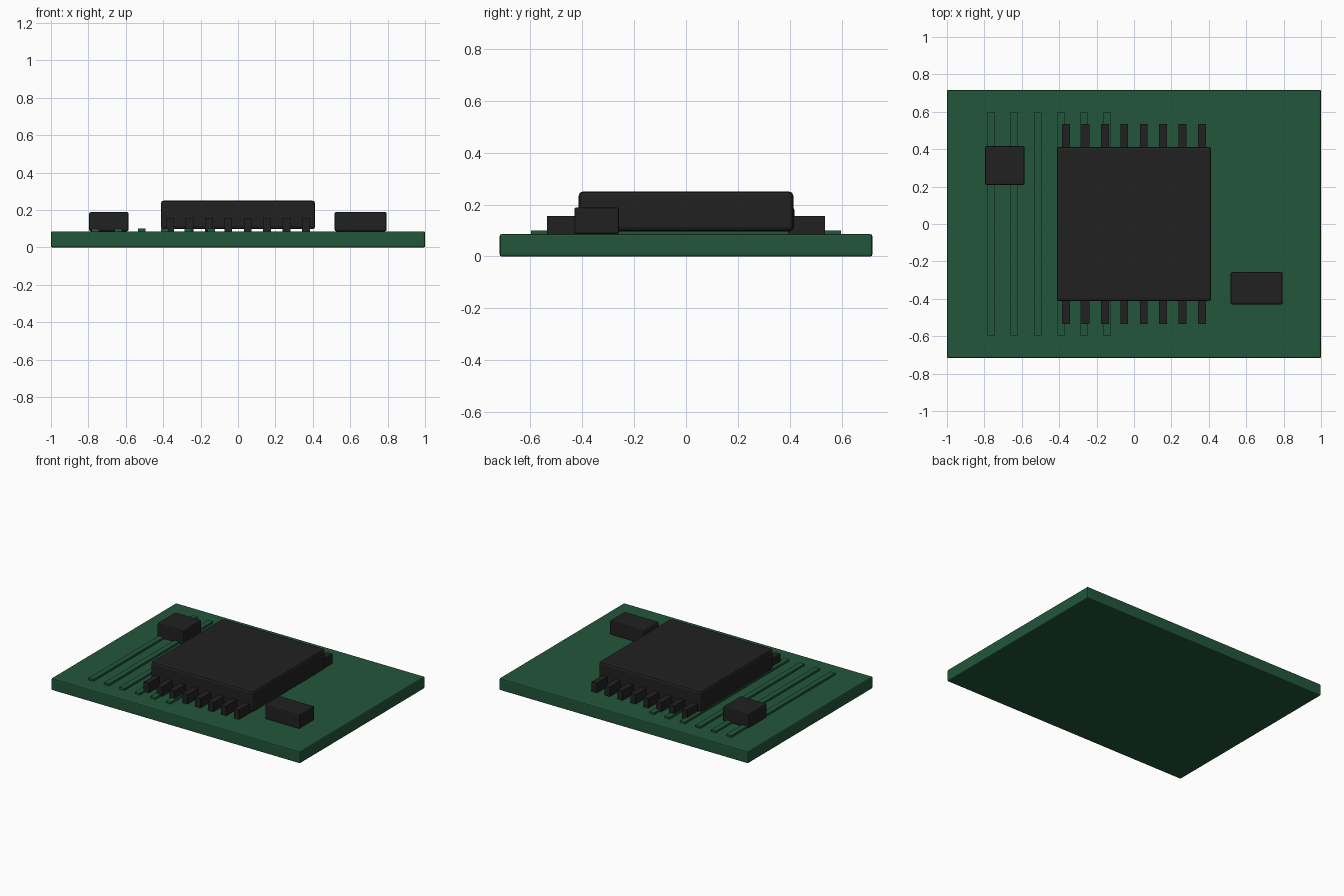
import bpy

cube = bpy.data.objects.get("Cube")
if cube:
    bpy.data.objects.remove(cube, do_unlink=True)


def make_material(name, colour):
    mat = bpy.data.materials.new(name)
    mat.use_nodes = True
    mat.diffuse_color = colour
    mat.node_tree.nodes["Principled BSDF"].inputs["Base Color"].default_value = colour
    return mat


def box(name, x, y, z, mat, bevel=0.0):
    """Box spanning the (low, high) ranges, with optional rounded edges."""
    spans = (x, y, z)
    bpy.ops.mesh.primitive_cube_add(size=1, location=[(a + b) / 2 for a, b in spans])
    obj = bpy.context.object
    obj.name = name
    obj.scale = [b - a for a, b in spans]
    bpy.ops.object.transform_apply(location=False, rotation=False, scale=True)
    obj.data.materials.append(mat)
    if bevel:
        mod = obj.modifiers.new("rounded_edges", "BEVEL")
        mod.width = bevel
        mod.segments = 2
    return obj


green = make_material("board green", (0.0165, 0.092, 0.043, 1))
black = make_material("chip black", (0.0152, 0.0152, 0.0152, 1))

# Circuit board
TOP = 0.086
box("circuit_board", (-1, 1), (-0.717, 0.717), (0, TOP), green, 0.007)

# Main chip and the two small components
box("main_chip", (-0.413, 0.413), (-0.413, 0.413), (0.097, 0.25), black, 0.016)
box("back_component", (-0.796, -0.585), (0.208, 0.417), (TOP, 0.189), black, 0.009)
box("front_component", (0.516, 0.795), (-0.43, -0.257), (TOP, 0.189), black, 0.009)

# Rows of pins along the front and back of the chip
for i in range(8):
    x = -0.363 + i * 0.1037
    for label, y in (("front", (-0.535, -0.393)), ("back", (0.393, 0.535))):
        box(f"{label}_pin_{i + 1}", (x - 0.021, x + 0.021), y, (TOP, 0.156), black)

# Raised copper tracks
for i in range(6):
    x = -0.763 + i * 0.124
    box(f"track_{i + 1}", (x - 0.02, x + 0.02), (-0.597, 0.597), (TOP - 0.002, 0.1), green)
